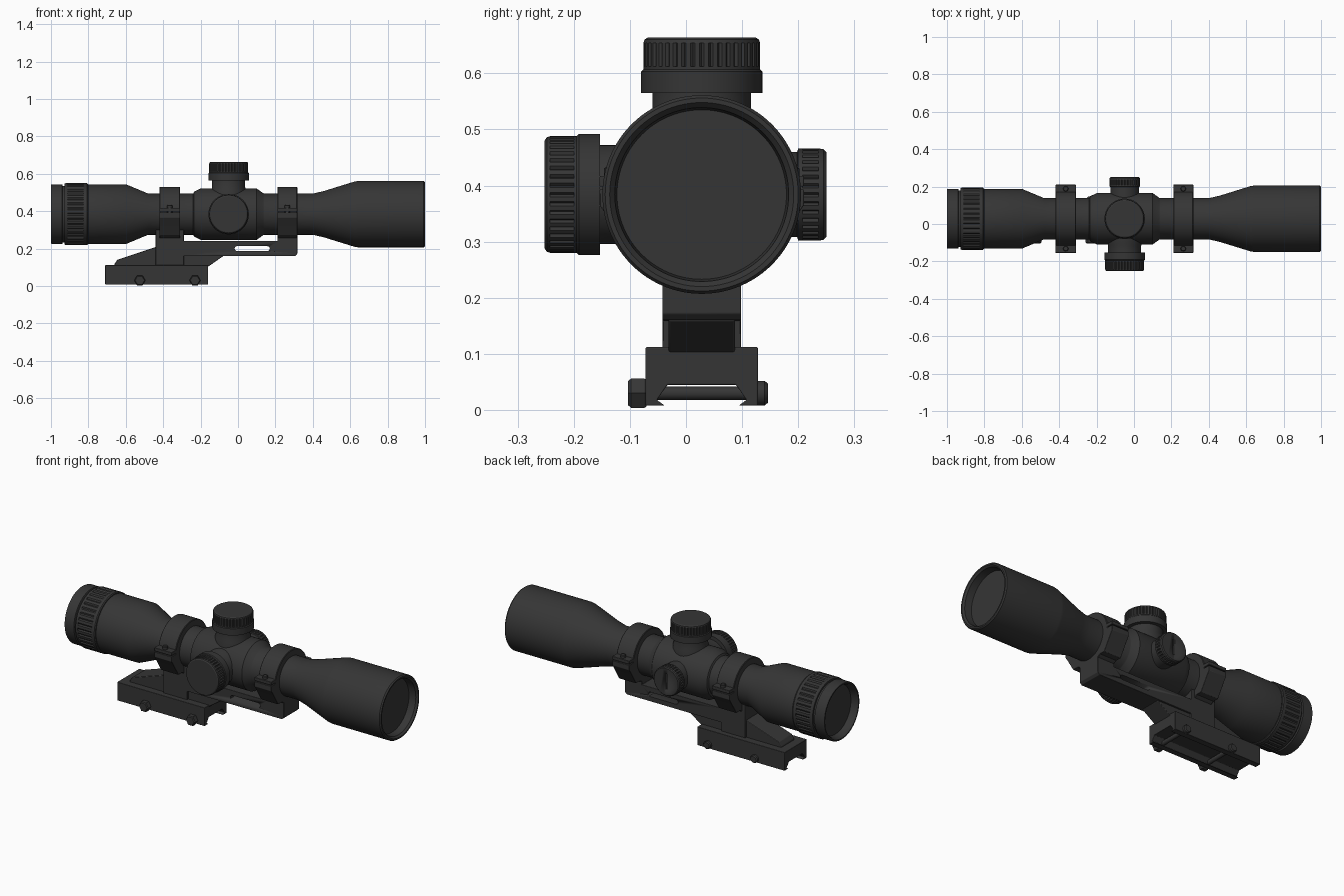
import bpy, bmesh, math
from mathutils import Vector, Matrix

if "Cube" in bpy.data.objects:
    bpy.data.objects.remove(bpy.data.objects["Cube"])

CY, CZ = 0.028, 0.384          # optical axis position
TX = -0.05                     # turret position along the tube


def material(name, c):
    m = bpy.data.materials.new(name)
    m.diffuse_color = (c, c, c, 1)
    m.use_nodes = True
    m.node_tree.nodes["Principled BSDF"].inputs["Base Color"].default_value = m.diffuse_color
    return m


BLACK = material("matte black", 0.036)


def finish(name, bm, bevel=0, angle=30):
    bmesh.ops.recalc_face_normals(bm, faces=bm.faces)
    me = bpy.data.meshes.new(name)
    bm.to_mesh(me)
    bm.free()
    me.shade_smooth()
    me.set_sharp_from_angle(angle=math.radians(angle))
    me.materials.append(BLACK)
    ob = bpy.data.objects.new(name, me)
    bpy.context.collection.objects.link(ob)
    if bevel:
        b = ob.modifiers.new("bevel", 'BEVEL')
        b.width, b.segments, b.limit_method = bevel, 2, 'ANGLE'
    return ob


def lathe(name, profile, origin, axis, n=72, grooved=()):
    """Spin (distance, radius) points; profile rows listed in grooved are notched."""
    rot = Vector(axis).to_track_quat('Z', 'Y').to_matrix().to_4x4()
    mat = Matrix.Translation(origin) @ rot
    bm = bmesh.new()
    rows = []
    for i, (t, r) in enumerate(profile):
        row = []
        for k in range(n):
            rr = r - (0.005 if i in grooved and k % 4 == 0 else 0)
            a = 2 * math.pi * k / n
            row.append(bm.verts.new(mat @ Vector((rr * math.cos(a), rr * math.sin(a), t))))
        rows.append(row)
    for r0, r1 in zip(rows, rows[1:]):
        for k in range(n):
            j = (k + 1) % n
            bm.faces.new((r0[k], r0[j], r1[j], r1[k]))
    bm.faces.new(rows[0][::-1])
    bm.faces.new(rows[-1])
    return finish(name, bm)


def prism(name, pts, axis, a, b, bevel=0):
    """Extrude a (y, z) outline along x, or an (x, z) outline along y."""
    bm = bmesh.new()
    place = (lambda p, t: (t, p[0], p[1])) if axis == 'x' else (lambda p, t: (p[0], t, p[1]))
    lo = [bm.verts.new(place(p, a)) for p in pts]
    hi = [bm.verts.new(place(p, b)) for p in pts]
    bm.faces.new(lo)
    bm.faces.new(hi[::-1])
    for i in range(len(pts)):
        j = (i + 1) % len(pts)
        bm.faces.new((lo[i], lo[j], hi[j], hi[i]))
    return finish(name, bm, bevel)


def cut(target, cutter):
    cutter.hide_render = True
    cutter.hide_viewport = True
    m = target.modifiers.new("cut", 'BOOLEAN')
    m.object, m.solver = cutter, 'EXACT'


AXIS = (0, CY, CZ)

# Main tube with hollow objective bell
lathe("scope_tube", [
    (-0.81, 0.150), (-0.80, 0.160), (-0.60, 0.160), (-0.48, 0.110), (-0.24, 0.110),
    (-0.235, 0.120), (-0.20, 0.137), (0.10, 0.137), (0.135, 0.112), (0.14, 0.110),
    (0.40, 0.110), (0.46, 0.124), (0.625, 0.175), (0.64, 0.177), (0.993, 0.177),
    (1.0, 0.172), (1.0, 0.164), (0.99, 0.155), (0.95, 0.151)], AXIS, (1, 0, 0), 96)

# Eyepiece: grooved focus ring and hollow end
lathe("focus_ring", [
    (-0.928, 0.150), (-0.928, 0.162), (-0.922, 0.166), (-0.912, 0.166), (-0.912, 0.166),
    (-0.825, 0.166), (-0.825, 0.166), (-0.808, 0.166), (-0.803, 0.162), (-0.803, 0.150)],
    AXIS, (1, 0, 0), 144, (4, 5))
lathe("eyepiece", [
    (-0.96, 0.138), (-0.99, 0.143), (-1.0, 0.150), (-1.0, 0.157), (-0.995, 0.160),
    (-0.940, 0.160), (-0.937, 0.152), (-0.90, 0.152)], AXIS, (1, 0, 0), 96)

# Adjustment turrets: top and left share one shape
for side, axis in (("top", (0, 0, 1)), ("left", (0, -1, 0))):
    o = (TX, CY, CZ)
    lathe(side + "_turret_neck", [(0.08, 0.095), (0.13, 0.093), (0.145, 0.088),
                                  (0.185, 0.088)], o, axis)
    lathe(side + "_turret_dial", [(0.181, 0.100), (0.181, 0.108), (0.219, 0.108),
                                  (0.223, 0.104)], o, axis)
    lathe(side + "_turret_cap", [
        (0.215, 0.104), (0.228, 0.104), (0.228, 0.104), (0.270, 0.104), (0.270, 0.104),
        (0.276, 0.102), (0.280, 0.096)], o, axis, 160, (2, 3))

# Right turret with a coin slot
o = (TX, CY, CZ)
lathe("right_turret_neck", [(0.08, 0.076), (0.175, 0.076)], o, (0, 1, 0))
cap = lathe("right_turret_cap", [
    (0.170, 0.076), (0.172, 0.082), (0.180, 0.082), (0.180, 0.082), (0.208, 0.082),
    (0.208, 0.082), (0.217, 0.081), (0.222, 0.076)], o, (0, 1, 0), 128, (3, 4))
cut(cap, prism("slot_cutter", [(TX - .007, CZ - .045), (TX + .007, CZ - .045),
                               (TX + .007, CZ + .045), (TX - .007, CZ + .045)],
               'y', CY + 0.212, CY + 0.24))

# Clamp rings with ears and screws
for side, x0, x1 in (("rear", -0.42, -0.31), ("front", 0.21, 0.317)):
    lathe(side + "_ring", [(x0, 0.105), (x0, 0.143), (x0 + .003, 0.146),
                           (x1 - .003, 0.146), (x1, 0.143), (x1, 0.105)], AXIS, (1, 0, 0))
    for s in (-1, 1):
        tag = "left" if s < 0 else "right"
        prism(f"{side}_ring_{tag}_upper_ear",
              [(CY + s * y, z) for y, z in ((.10, .398), (.182, .398), (.182, .417), (.10, .417))],
              'x', x0, x1, 0.002)
        prism(f"{side}_ring_{tag}_lower_ear",
              [(CY + s * y, z) for y, z in ((.08, .267), (.12, .267), (.168, .345),
                                            (.182, .365), (.182, .393), (.10, .393))],
              'x', x0, x1, 0.002)
        lathe(f"{side}_ring_{tag}_screw", [(0.36, .014), (0.43, .014), (0.433, .011)],
              ((x0 + x1) / 2, CY + s * 0.160, 0), (0, 0, 1), 24)

# Offset mount: column, cantilever bar with a through slot
bar = prism("mount_bar", [
    (-.44, .10), (-.29, .10), (-.29, .16), (.305, .16), (.317, .172), (.317, .29), (.21, .29),
    (.21, .24), (-.29, .24), (-.29, .30), (-.44, .30)], 'y', CY - .07, CY + .07, 0.002)
slot = [(cx + .013 * math.cos(a), .20 + .013 * math.sin(a))
        for cx, start in ((.157, -90), (-.005, 90))
        for a in (math.radians(start + 30 * k) for k in range(7))]
cut(bar, prism("bar_slot_cutter", slot, 'y', CY - .2, CY + .2))
prism("mount_wedge", [
    (-.66, .10), (-.66, .118), (-.645, .14), (-.43, .212), (-.30, .212), (-.08, .18),
    (-.08, .159), (-.165, .10)], 'y', CY - .059, CY + .059, 0.003)

# Rail clamp with a dovetail channel underneath
half = [(.1, .112), (.1, .008), (.066, .008), (.08, .018), (.061, .045)]
prism("rail_clamp", [(CY + y, z) for y, z in half] + [(CY - y, z) for y, z in half[::-1]],
      'x', -.71, -.16, 0.002)

# Cross bolts
for i, x in enumerate((-.525, -.23)):
    o = (x, CY, .030)
    lathe(f"cross_bolt_{i}", [(-.11, .012), (.11, .012)], o, (0, 1, 0), 24)
    lathe(f"bolt_nut_{i}", [(.098, .027), (.102, .030), (.126, .030), (.131, .025)],
          o, (0, -1, 0), 6)
    lathe(f"bolt_head_{i}", [(.098, .022), (.112, .022), (.118, .017)], o, (0, 1, 0), 24)
